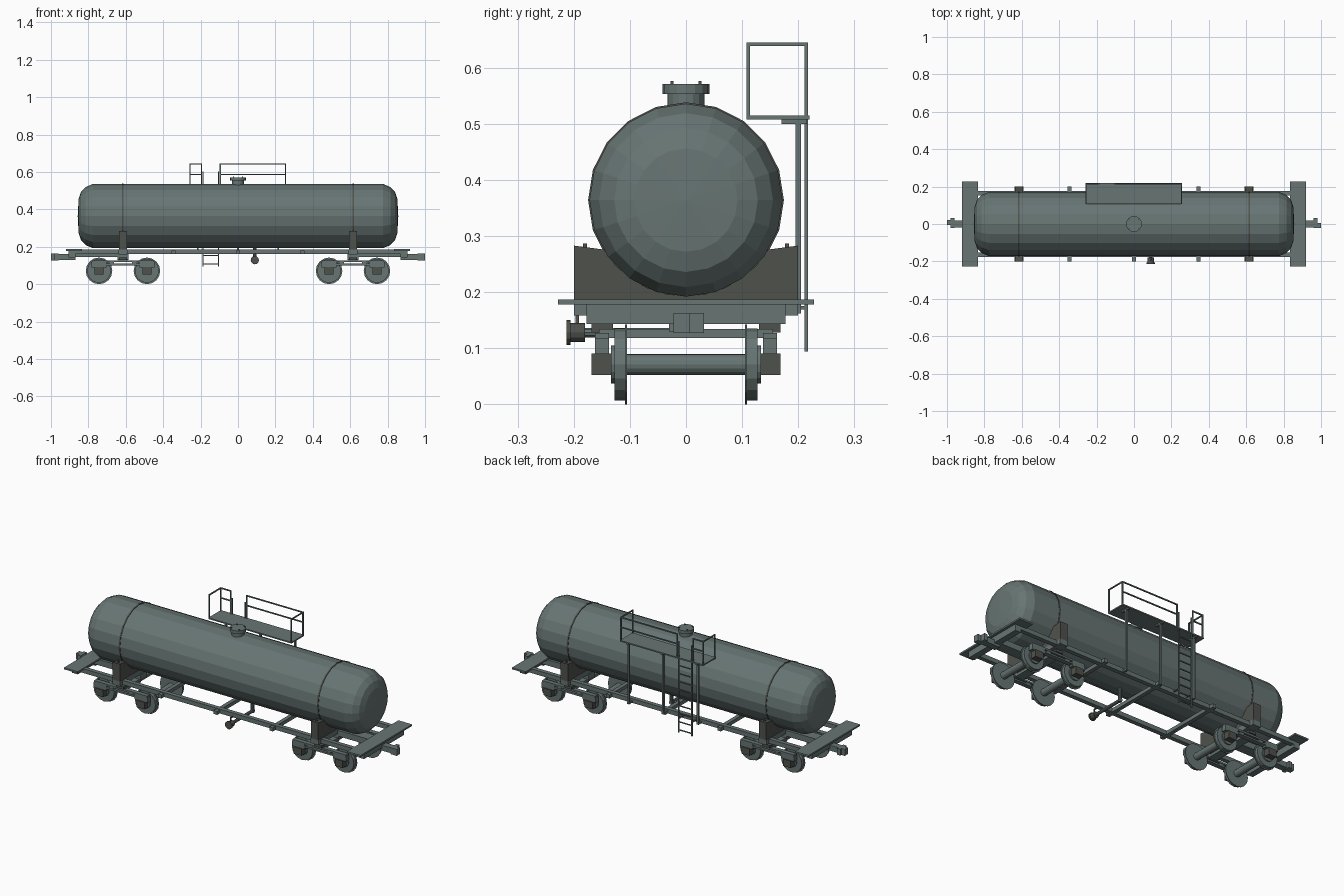
import bpy, bmesh, math
from mathutils import Vector, Matrix

if "Cube" in bpy.data.objects:
    bpy.data.objects.remove(bpy.data.objects["Cube"])


def material(name, rgb):
    m = bpy.data.materials.new(name)
    m.diffuse_color = (*rgb, 1)
    m.use_nodes = True
    m.node_tree.nodes["Principled BSDF"].inputs["Base Color"].default_value = m.diffuse_color
    return m


GREY = material("grey_green_paint", (0.135, 0.178, 0.172))
DARK = material("dark_iron", (0.078, 0.083, 0.072))


def finish(name, bm, mat):
    bmesh.ops.recalc_face_normals(bm, faces=bm.faces[:])
    me = bpy.data.meshes.new(name)
    bm.to_mesh(me)
    bm.free()
    me.materials.append(mat)
    ob = bpy.data.objects.new(name, me)
    bpy.context.collection.objects.link(ob)
    return ob


def boxes(name, mat, items):
    """One object from boxes given as (x0, x1, y0, y1, z0, z1)."""
    bm = bmesh.new()
    for x0, x1, y0, y1, z0, z1 in items:
        m = (Matrix.Translation(((x0 + x1) / 2, (y0 + y1) / 2, (z0 + z1) / 2))
             @ Matrix.Diagonal((abs(x1 - x0), abs(y1 - y0), abs(z1 - z0), 1)))
        bmesh.ops.create_cube(bm, size=1, matrix=m)
    return finish(name, bm, mat)


def lathe(name, mat, profile, axis, origin, sides):
    """Revolve (distance along axis, radius) points around an axis."""
    bm = bmesh.new()
    rings = []
    for d, r in profile:
        ring = []
        for i in range(1 if r == 0 else sides):
            a = 2 * math.pi * i / sides
            c, s = r * math.cos(a), r * math.sin(a)
            p = {"x": (d, c, s), "y": (c, d, s), "z": (c, s, d)}[axis]
            ring.append(bm.verts.new(Vector(p) + Vector(origin)))
        rings.append(ring)
    for a, b in zip(rings, rings[1:]):
        for i in range(sides):
            j = (i + 1) % sides
            if len(a) == 1:
                bm.faces.new((a[0], b[i], b[j]))
            elif len(b) == 1:
                bm.faces.new((a[i], a[j], b[0]))
            else:
                bm.faces.new((a[i], a[j], b[j], b[i]))
    return finish(name, bm, mat)


def rod(a, b, t=0.006):
    """Box for an axis-aligned square bar from a to b."""
    out = []
    for p, q in zip(a, b):
        out += [min(p, q) - t / 2, max(p, q) + t / 2]
    return tuple(out)


# Tank with domed ends
TZ, TR = 0.364, 0.172
end = [(0.775, TR), (0.815, 0.155), (0.84, 0.128), (0.852, 0.092), (0.857, 0)]
lathe("tank", GREY, [(-d, r) for d, r in reversed(end)] + end, "x", (0, 0, TZ), 20)

# Filling hatch on top
lathe("hatch", GREY, [(0.52, 0), (0.52, 0.033), (0.553, 0.033), (0.553, 0.042),
                      (0.571, 0.042), (0.571, 0)], "z", (0, 0, 0), 16)
boxes("hatch_bolts", DARK, [(x - .003, x + .003, y - .003, y + .003, .57, .576)
                            for x in (-.025, .025) for y in (-.025, .025)])

# Saddles with hold-down straps and bolts
for sx, side in ((-0.615, "left"), (0.615, "right")):
    n = 10
    a0 = math.radians(-31)
    arc = []
    for i in range(n + 1):
        a = a0 + (-math.pi - 2 * a0) * i / n
        arc.append((0.171 * math.cos(a), TZ + 0.171 * math.sin(a)))
    outline = [(-.2, .186), (.2, .186), (.2, .283)] + arc + [(-.2, .283)]
    bm = bmesh.new()
    f = bm.faces.new([bm.verts.new((sx - .022, y, z)) for y, z in outline])
    ext = bmesh.ops.extrude_face_region(bm, geom=[f])
    bmesh.ops.translate(bm, vec=(.044, 0, 0),
                        verts=[v for v in ext["geom"] if isinstance(v, bmesh.types.BMVert)])
    finish("saddle_" + side, bm, DARK)
    lathe("strap_" + side, DARK, [(-.004, .171), (-.004, .1745), (.004, .1745), (.004, .171)],
          "x", (sx, 0, TZ), 20)
    boxes("strap_bolts_" + side, DARK, [(sx - .004, sx + .004, y - .004, y + .004, .275, .287)
                                        for y in (-.18, .18)])

# Underframe: long sills, cross members, end beams and end platforms
frame = [(-.9, .9, y - .012, y + .012, .16, .184) for y in (-.165, .165)]
frame += [(x - .011, x + .011, -.2, .2, .16, .18) for x in (-.345, 0, .345)]
frame += [(x - .024, x + .024, -.2, .2, .158, .186) for x in (-.615, .615)]
for s in (-1, 1):
    frame.append((s * .87, s * .905, -.177, .177, .143, .178))
    frame.append((s * .615, s * .87, -.03, .03, .145, .178))
boxes("underframe", GREY, frame)
boxes("end_platforms", GREY, [(s * .835, s * .92, -.228, .228, .178, .187) for s in (-1, 1)])

# Couplers
for s, side in ((-1, "left"), (1, "right")):
    boxes("coupler_" + side, GREY, [(s * .87, s * .965, -.018, .018, .13, .16),
                                    (s * .96, s * .98, -.022, .032, .127, .163),
                                    (s * .98, s, s * -.022, s * .006, .127, .163)])

# Bogies
for cx, side in ((-0.615, "left"), (0.615, "right")):
    bars, boxs = [], []
    for s in (-1, 1):
        bars += [(cx - .165, cx + .165, s * .137, s * .162, .117, .127),
                 (cx - .09, cx + .09, s * .137, s * .162, .1, .109)]
        boxs.append((cx - .022, cx + .022, s * .13, s * .168, .128, .143))
        for wx in (cx - .128, cx + .128):
            bars.append((wx - .04, wx + .04, s * .137, s * .162, .09, .118))
            boxs.append((wx - .024, wx + .024, s * .131, s * .168, .052, .091))
        for dx in (-.06, .06):
            bars.append((cx + dx - .012, cx + dx + .012, s * .14, s * .16, .1, .12))
    bars.append((cx - .025, cx + .025, -.155, .155, .118, .134))
    bars.append((cx - .03, cx + .03, -.03, .03, .13, .16))
    boxes("bogie_frame_" + side, GREY, bars)
    boxes("axle_boxes_" + side, DARK, boxs)
    for k, wx in enumerate((cx - .128, cx + .128)):
        half = [(.105, .019), (.105, .071), (.109, .071), (.109, .064), (.127, .064),
                (.127, .034), (.134, .034), (.134, 0)]
        lathe(f"wheelset_{side}_{k}", GREY, [(-d, r) for d, r in reversed(half)] + half,
              "y", (wx, 0, .071), 16)

# Drain pipe and valve under the tank
lathe("drain_pipe", GREY, [(-.185, 0), (-.185, .009), (.01, .009), (.01, 0)], "y", (.09, 0, .128), 10)
lathe("drain_riser", GREY, [(.12, 0), (.12, .01), (.2, .01), (.2, 0)], "z", (.09, 0, 0), 10)
lathe("drain_valve", DARK, [(-.213, 0), (-.213, .022), (-.206, .022), (-.206, .017),
                            (-.18, .017), (-.18, 0)], "y", (.09, 0, .128), 12)
boxes("drain_hanger", DARK, [(.087, .093, -.197, -.191, .14, .163),
                             (.087, .093, -.197, -.17, .16, .166)])

# Service walkway on posts
boxes("walkway", GREY, [(-.26, .256, .108, .22, .508, .515)])
posts = []
for x in (-.215, 0, .215):
    posts += [(x - .005, x + .005, .195, .205, .165, .508),
              (x - .006, x + .006, .17, .216, .5, .508),
              (x - .006, x + .006, .165, .205, .162, .172)]
boxes("walkway_posts", GREY, posts)

# Railing with a gap for the ladder
Y0, Y1, TOP, MID, DECK = .111, .214, .642, .587, .515
rails = []
for xa, xb in ((-.257, -.195), (-.095, .253)):
    rails += [rod((xa, Y1, z), (xb, Y1, z)) for z in (TOP, MID)]
    rails += [rod((x, Y1, DECK), (x, Y1, TOP)) for x in (xa, xb)]
for x in (-.257, .253):
    rails += [rod((x, Y0, DECK), (x, Y0, TOP)), rod((x, Y0, TOP), (x, Y1, TOP))]
boxes("railing", GREY, rails)

# Ladder
ladder = [rod((x, .214, .097), (x, .214, .6)) for x in (-.187, -.105)]
ladder += [rod((-.187, .214, .108 + .045 * i), (-.105, .214, .108 + .045 * i), .005) for i in range(9)]
ladder += [rod((x, .17, .172), (x, .214, .172)) for x in (-.187, -.105)]
boxes("ladder", GREY, ladder)
